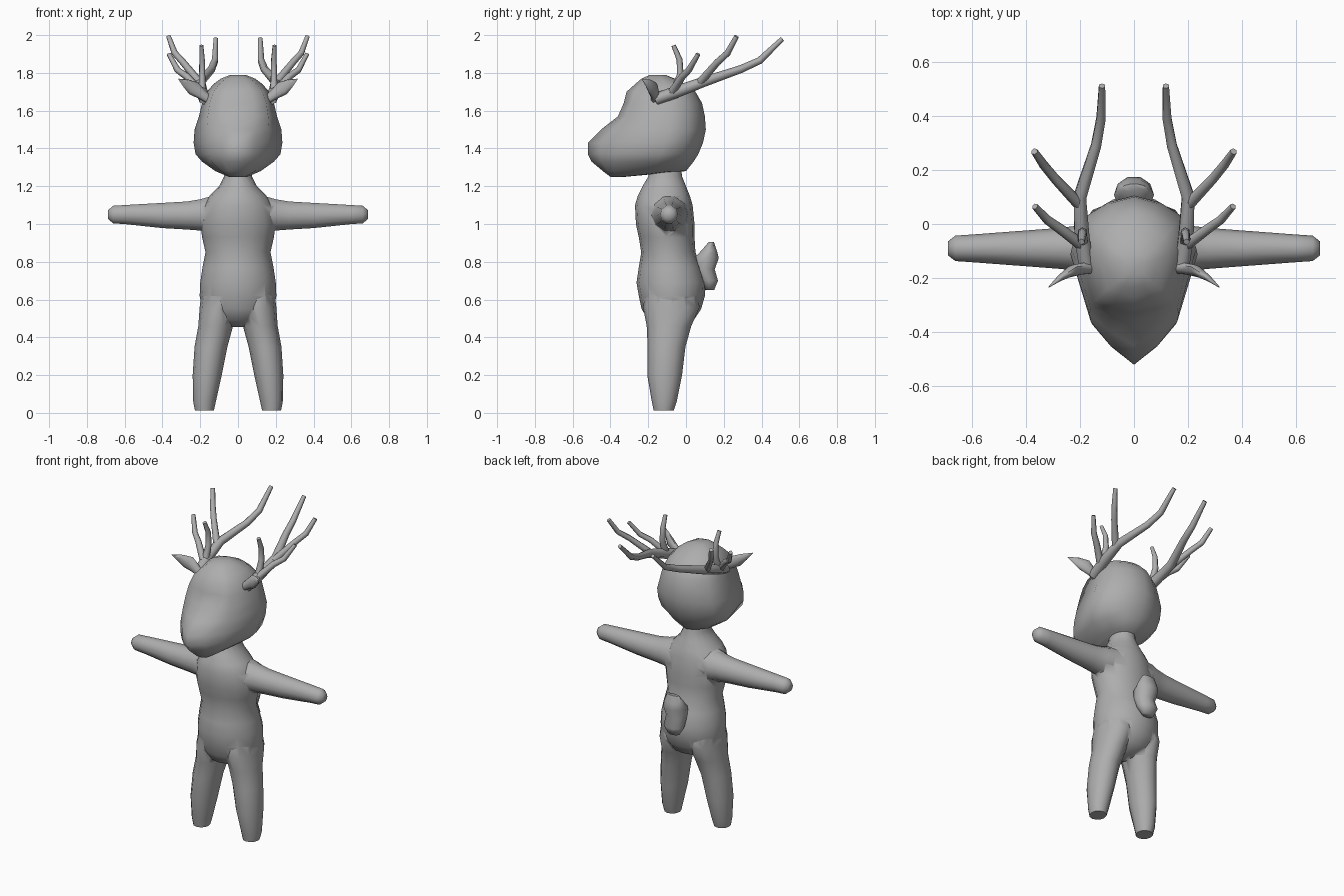
import bpy, bmesh, math
from mathutils import Vector

if "Cube" in bpy.data.objects:
    bpy.data.objects.remove(bpy.data.objects["Cube"])

fur = bpy.data.materials.new("plain grey")
fur.diffuse_color = (0.42, 0.42, 0.42, 1)
fur.use_nodes = True
fur.node_tree.nodes["Principled BSDF"].inputs["Base Color"].default_value = fur.diffuse_color


def finish(name, bm, angle=70):
    bmesh.ops.recalc_face_normals(bm, faces=bm.faces)
    me = bpy.data.meshes.new(name)
    bm.to_mesh(me)
    bm.free()
    ob = bpy.data.objects.new(name, me)
    bpy.context.collection.objects.link(ob)
    me.materials.append(fur)
    shade(ob, angle)
    return ob


def shade(ob, angle):
    bpy.ops.object.select_all(action='DESELECT')
    ob.select_set(True)
    bpy.context.view_layer.objects.active = ob
    bpy.ops.object.shade_smooth_by_angle(angle=math.radians(angle))


def loft(bm, rings):
    """Skin a list of equal rings of points and cap both ends."""
    rows = [[bm.verts.new(p) for p in r] for r in rings]
    n = len(rows[0])
    for a, b in zip(rows, rows[1:]):
        for i in range(n):
            j = (i + 1) % n
            bm.faces.new((a[i], a[j], b[j], b[i]))
    bm.faces.new(rows[0])
    bm.faces.new(rows[-1])


def oval(c, u, v, n):
    """Ring of n points round c with half axes u and v."""
    c, u, v = Vector(c), Vector(u), Vector(v)
    return [c + u * math.cos(t) + v * math.sin(t)
            for t in (2 * math.pi * i / n for i in range(n))]


def tube(bm, pts, radii, n=6):
    pts = [Vector(p) for p in pts]
    rings = []
    for i, p in enumerate(pts):
        d = (pts[min(i + 1, len(pts) - 1)] - pts[max(i - 1, 0)]).normalized()
        u = d.cross(Vector((1, 0.1, 0))).normalized()
        rings.append(oval(p, u * radii[i], d.cross(u) * radii[i], n))
    loft(bm, rings)


# Torso and neck: height, half width, front y, back y
torso = [(1.32, .07, -.19, -.03), (1.25, .075, -.2, -.02), (1.2, .1, -.23, 0),
         (1.15, .15, -.255, .02), (1.1, .185, -.27, .035), (1.0, .2, -.265, .045),
         (.93, .19, -.25, .045), (.85, .172, -.237, .05), (.77, .188, -.25, .08),
         (.69, .2, -.262, .105), (.62, .203, -.25, .1), (.55, .19, -.235, .08),
         (.49, .13, -.2, .04), (.455, .05, -.13, -.04)]
bm = bmesh.new()
loft(bm, [oval((0, (f + b) / 2, z), (w, 0, 0), (0, (b - f) / 2, 0), 16)
          for z, w, f, b in torso])
body = finish("body", bm)

# Legs: height, centre x, half width, centre y, half depth
leg = [(.012, .178, .05, -.118, .053), (.06, .177, .06, -.115, .066),
       (.2, .163, .077, -.113, .092), (.35, .143, .087, -.103, .1),
       (.46, .118, .092, -.09, .118), (.56, .103, .1, -.078, .15),
       (.66, .095, .095, -.078, .13)]
# Arms: distance out, centre height, half height, half depth
arm = [(.08, 1.05, .1, .11), (.15, 1.05, .1, .1), (.2, 1.048, .087, .085),
       (.27, 1.045, .078, .076), (.4, 1.045, .07, .066), (.6, 1.05, .053, .051),
       (.66, 1.05, .049, .047), (.687, 1.05, .026, .026)]
limbs = []
for s in (-1, 1):
    bm = bmesh.new()
    loft(bm, [oval((s * x, y, z), (rx, 0, 0), (0, ry, 0), 12)
              for z, x, rx, y, ry in leg])
    limbs.append(finish("leg", bm))
    bm = bmesh.new()
    loft(bm, [oval((s * x, -.09, z), (0, ry, 0), (0, 0, rz), 10)
              for x, z, rz, ry in arm])
    limbs.append(finish("arm", bm))

# Fuse the limbs into the body
for limb in limbs:
    mod = body.modifiers.new("fuse", 'BOOLEAN')
    mod.operation, mod.solver, mod.object = 'UNION', 'EXACT', limb
    bpy.context.view_layer.objects.active = body
    bpy.ops.object.modifier_apply(modifier=mod.name)
    bpy.data.objects.remove(limb)
shade(body, 80)

# Head: height, half width, front y, muzzle half width, muzzle y, back y
head = [(1.25, .05, -.40, .04, -.385, -.32), (1.28, .12, -.44, .09, -.38, 0),
        (1.33, .19, -.50, .14, -.38, .04), (1.37, .225, -.52, .155, -.37, .065),
        (1.43, .235, -.52, .16, -.36, .09), (1.50, .23, -.45, .165, -.33, .105),
        (1.57, .207, -.36, .16, -.31, .1), (1.64, .19, -.33, .15, -.29, .085),
        (1.70, .165, -.315, .13, -.27, .05), (1.74, .13, -.27, .1, -.24, 0),
        (1.77, .09, -.235, .065, -.215, -.06), (1.79, .04, -.19, .03, -.18, -.11)]
bm = bmesh.new()
rings = []
for z, w, yf, wm, ym, yb in head:
    ys = ym + (yb - ym) * .55
    half = [(wm * .55, ym + (yf - ym) * .55), (wm, ym), (w, ys),
            (w * .85, ys + (yb - ys) * .55), (w * .42, ys + (yb - ys) * .87)]
    ring = [(0, yf)] + half + [(0, yb)] + [(-x, y) for x, y in reversed(half)]
    rings.append([(x, y, z) for x, y in ring])
loft(bm, rings)
finish("head", bm, 80)

# Tail: height, half width, front y, back y
tail = [(.65, .04, .1, .15), (.70, .068, .07, .172), (.76, .066, .03, .155),
        (.82, .074, .04, .177), (.86, .066, .08, .165), (.905, .045, .12, .148)]
bm = bmesh.new()
loft(bm, [oval((0, (f + b) / 2, z), (w, 0, 0), (0, (b - f) / 2, 0), 10)
          for z, w, f, b in tail])
finish("tail", bm)

# Antlers: each branch is a path with radii
branches = [
    ([(.175, -.16, 1.66), (.192, -.05, 1.70), (.2, .1, 1.755), (.14, .29, 1.82),
      (.122, .39, 1.865), (.118, .51, 1.98)], (.032, .032, .027, .021, .019, .013)),
    ([(.2, .07, 1.745), (.29, .165, 1.855), (.335, .22, 1.905), (.368, .268, 1.993)],
     (.022, .018, .017, .013)),
    ([(.19, -.08, 1.69), (.27, -.02, 1.78), (.32, .015, 1.815), (.366, .065, 1.9)],
     (.022, .019, .017, .012)),
    ([(.19, -.065, 1.70), (.19, -.03, 1.79), (.19, -.034, 1.87), (.194, -.066, 1.945)],
     (.022, .018, .016, .012))]
for s, side in ((-1, "right"), (1, "left")):
    bm = bmesh.new()
    for path, radii in branches:
        tube(bm, [(s * x, y, z) for x, y, z in path], radii)
    finish(side + "_antler", bm)

    # Ear: flattened leaf pointing up, out and forward
    ear = [((.15, -.165, 1.655), .022, .018), ((.19, -.165, 1.685), .03, .022),
           ((.235, -.175, 1.718), .042, .02), ((.275, -.2, 1.745), .026, .012),
           ((.315, -.233, 1.768), .002, .002)]
    bm = bmesh.new()
    loft(bm, [oval((s * x, y, z), Vector((-.55 * s, .4, .73)) * a,
                   Vector((.35 * s, .9, -.25)) * b, 8) for (x, y, z), a, b in ear])
    finish(side + "_ear", bm)
